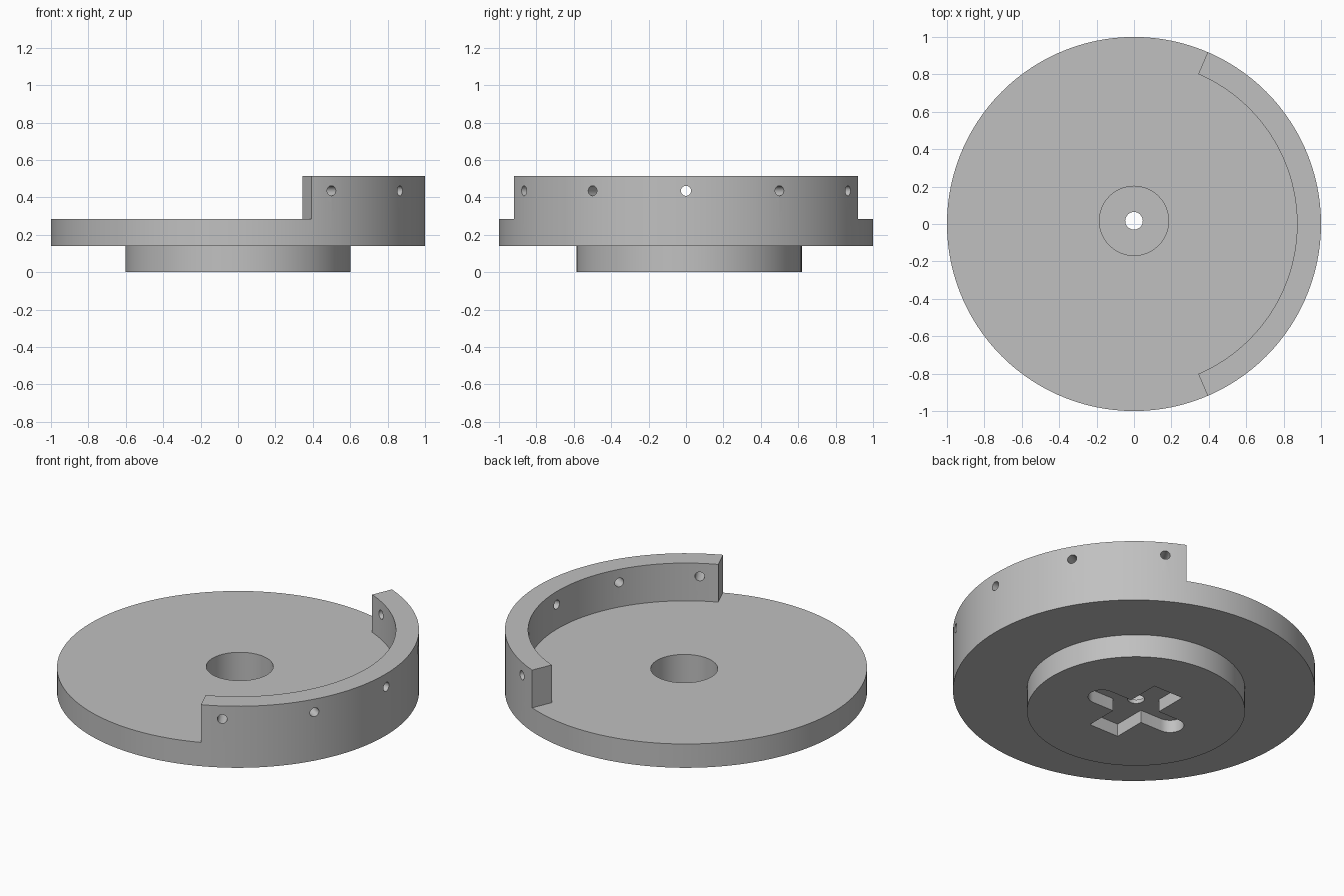
import bpy
import bmesh
from math import sin, cos, pi, radians
from mathutils import Matrix

if "Cube" in bpy.data.objects:
    bpy.data.objects.remove(bpy.data.objects["Cube"], do_unlink=True)

OFF = 0.017          # the hub sits slightly behind the disc centre
RIM_END = 66.8       # half angle of the raised rim, degrees

grey = bpy.data.materials.new("plain grey")
grey.use_nodes = True
grey.diffuse_color = (0.53, 0.53, 0.53, 1)
grey.node_tree.nodes["Principled BSDF"].inputs["Base Color"].default_value = grey.diffuse_color


def arc(r, a0, a1, n, cx=0.0, cy=0.0):
    """Points on an arc, angles in degrees."""
    return [(cx + r * cos(radians(a0 + (a1 - a0) * i / n)),
             cy + r * sin(radians(a0 + (a1 - a0) * i / n))) for i in range(n + 1)]


def circle(r, n, cy=0.0):
    return arc(r, 0, 360, n, 0, cy)[:-1]


def prism(name, outline, z0, z1, matrix=None):
    """Extrude a closed outline from z0 to z1."""
    bm = bmesh.new()
    face = bm.faces.new([bm.verts.new((x, y, z0)) for x, y in outline])
    top = bmesh.ops.extrude_face_region(bm, geom=[face])["geom"]
    verts = [v for v in top if isinstance(v, bmesh.types.BMVert)]
    bmesh.ops.translate(bm, verts=verts, vec=(0, 0, z1 - z0))
    bmesh.ops.recalc_face_normals(bm, faces=bm.faces)
    if matrix:
        bm.transform(matrix)
    mesh = bpy.data.meshes.new(name)
    bm.to_mesh(mesh)
    bm.free()
    mesh.materials.append(grey)
    obj = bpy.data.objects.new(name, mesh)
    bpy.context.collection.objects.link(obj)
    return obj


def combine(target, tool, operation):
    """Apply a boolean and discard the tool object."""
    mod = target.modifiers.new(operation, "BOOLEAN")
    mod.operation, mod.solver, mod.object = operation, "EXACT", tool
    bpy.context.view_layer.objects.active = target
    bpy.ops.object.modifier_apply(modifier=mod.name)
    bpy.data.objects.remove(tool, do_unlink=True)


# Disc blank, with everything but the partial rim cut away above the plate
wheel = prism("disc_with_rim", circle(1, 120), 0.14, 0.515)
clearing = arc(0.872, -RIM_END, RIM_END, 48) + arc(1.3, RIM_END, 360 - RIM_END, 60)
combine(wheel, prism("rim_clearing", clearing, 0.285, 0.8), "DIFFERENCE")

# Hub below the disc
combine(wheel, prism("hub", circle(0.602, 96, OFF), 0, 0.2), "UNION")

# Wide bore from above and small through hole
combine(wheel, prism("bore", circle(0.185, 64, OFF), 0.1, 0.6), "DIFFERENCE")
combine(wheel, prism("screw_hole", circle(0.047, 32, OFF), -0.2, 0.6), "DIFFERENCE")

# Cross-shaped pocket in the underside: square arms along y, rounded arms along x
hw, hl, r, c = 0.1, 0.277, 0.077, 0.245
half = arc(r, -90, 90, 16, c) + [(hw, r), (hw, hl), (-hw, hl), (-hw, r)]
cross = half + [(-x, -y) for x, y in half]
pocket = prism("cross_pocket", [(x, y + OFF) for x, y in cross], -0.2, 0.077)
combine(wheel, pocket, "DIFFERENCE")

# Radial holes through the rim
for angle in range(-60, 61, 30):
    turn = (Matrix.Translation((0, 0, 0.435)) @ Matrix.Rotation(radians(angle), 4, "Z")
            @ Matrix.Rotation(pi / 2, 4, "Y"))
    combine(wheel, prism("rim_hole", circle(0.027, 24), 0.7, 1.2, turn), "DIFFERENCE")

# Smooth the round walls, keep the edges crisp
bpy.ops.object.select_all(action="DESELECT")
wheel.select_set(True)
bpy.context.view_layer.objects.active = wheel
bpy.ops.object.shade_smooth_by_angle(angle=radians(25))
